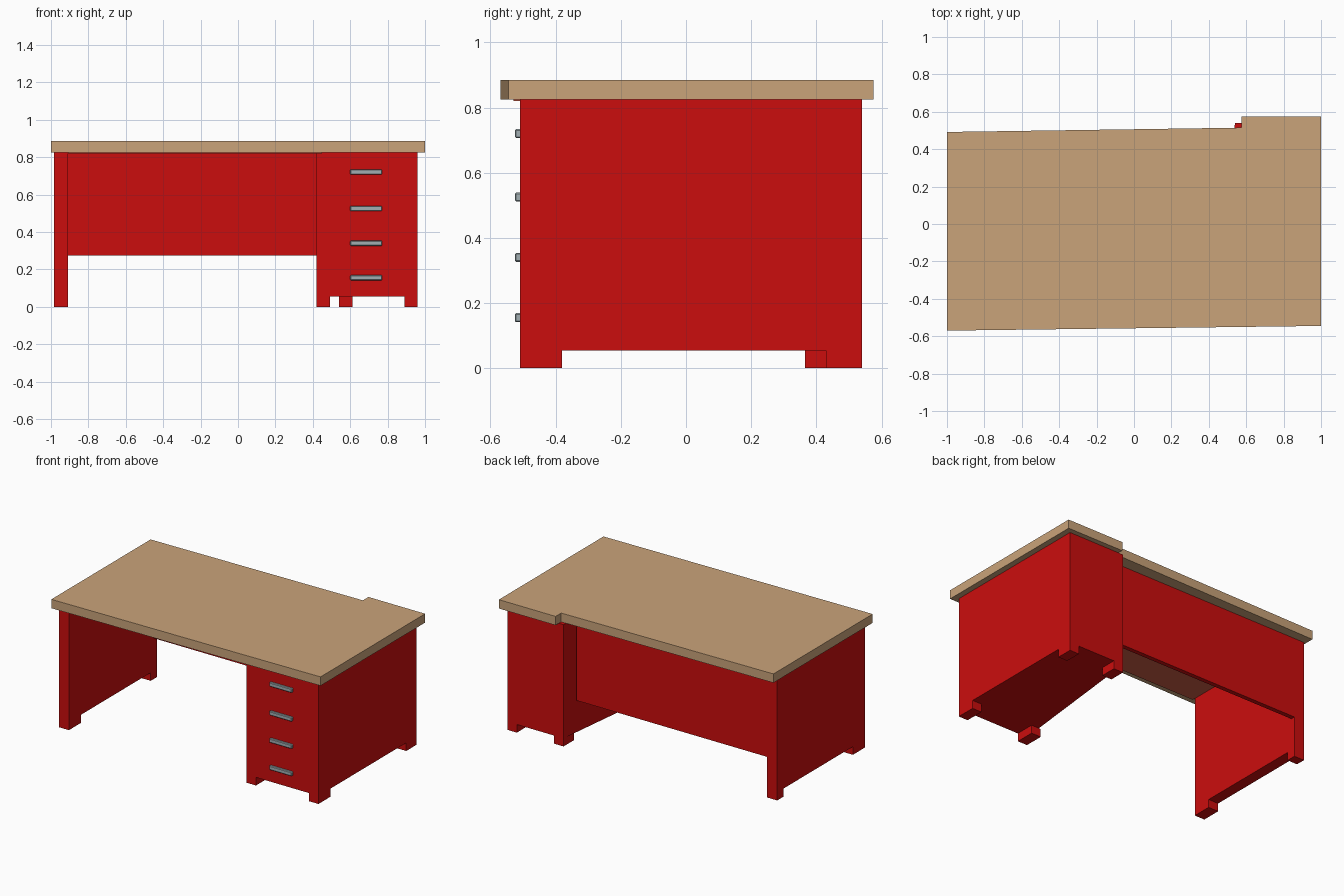
import bpy, bmesh

cube = bpy.data.objects.get("Cube")
if cube:
    bpy.data.objects.remove(cube, do_unlink=True)


def material(name, rgb):
    m = bpy.data.materials.new(name)
    m.use_nodes = True
    m.diffuse_color = (*rgb, 1)
    m.node_tree.nodes["Principled BSDF"].inputs["Base Color"].default_value = (*rgb, 1)
    return m


tan = material("tan wood", (0.59, 0.37, 0.195))
red = material("red paint", (0.6, 0.004, 0.004))
brown = material("red brown underside", (0.6, 0.11, 0.06))
metal = material("grey metal", (0.36, 0.43, 0.45))


def prism(name, outline, low, high, mat, axis="z"):
    """Extrude a 2D outline from low to high, along z (xy outline) or x (yz outline)."""
    bm = bmesh.new()
    place = (lambda a, b, h: (a, b, h)) if axis == "z" else (lambda a, b, h: (h, a, b))
    rings = [[bm.verts.new(place(a, b, h)) for a, b in outline] for h in (low, high)]
    bm.faces.new(rings[0])
    bm.faces.new(rings[1])
    n = len(outline)
    for i in range(n):
        j = (i + 1) % n
        bm.faces.new((rings[0][i], rings[0][j], rings[1][j], rings[1][i]))
    bmesh.ops.recalc_face_normals(bm, faces=bm.faces)
    mesh = bpy.data.meshes.new(name)
    bm.to_mesh(mesh)
    bm.free()
    mesh.materials.append(mat)
    obj = bpy.data.objects.new(name, mesh)
    bpy.context.collection.objects.link(obj)
    return obj


def box(name, x, y, z, mat):
    return prism(name, [(x[0], y[0]), (x[1], y[0]), (x[1], y[1]), (x[0], y[1])], *z, mat)


FLOOR_GAP, TOP = 0.055, 0.825

# Desk top, slightly askew with a step at the back
prism("desk_top", [(-1, -0.57), (1, -0.545), (1, 0.575), (0.575, 0.575),
                   (0.575, 0.515), (-1, 0.492)], TOP, 0.885, tan)
box("top_underside", (-0.91, 0.45), (-0.53, 0.4), (TOP - 0.005, TOP + 0.002), brown)

# Side panel cut out between its two feet
prism("side_panel", [(-0.51, 0), (-0.38, 0), (-0.38, FLOOR_GAP), (0.365, FLOOR_GAP),
                     (0.365, 0), (0.43, 0), (0.43, TOP), (-0.51, TOP)],
      -0.985, -0.91, red, axis="x")

# Back panel
box("back_panel", (-0.91, 0.52), (0.4, 0.43), (0.275, TOP), red)

# Drawer cabinet, narrower at the back, on four feet
prism("drawer_cabinet", [(0.42, -0.51), (0.96, -0.51), (0.96, 0.54), (0.54, 0.54)],
      FLOOR_GAP, TOP, red)
for end, y, inner in (("front", (-0.51, -0.38), 0.42), ("back", (0.43, 0.54), 0.54)):
    for side, x in (("inner", (inner, inner + 0.072)), ("outer", (0.89, 0.96))):
        box(f"{end}_{side}_foot", x, y, (0, FLOOR_GAP), red)

# Drawer handles
for i, z in enumerate((0.155, 0.34, 0.525, 0.72)):
    handle = box(f"drawer_handle_{i + 1}", (0.6, 0.77), (-0.525, -0.505),
                 (z - 0.014, z + 0.014), metal)
    bevel = handle.modifiers.new("bevel", "BEVEL")
    bevel.width = 0.004
    bevel.segments = 1
